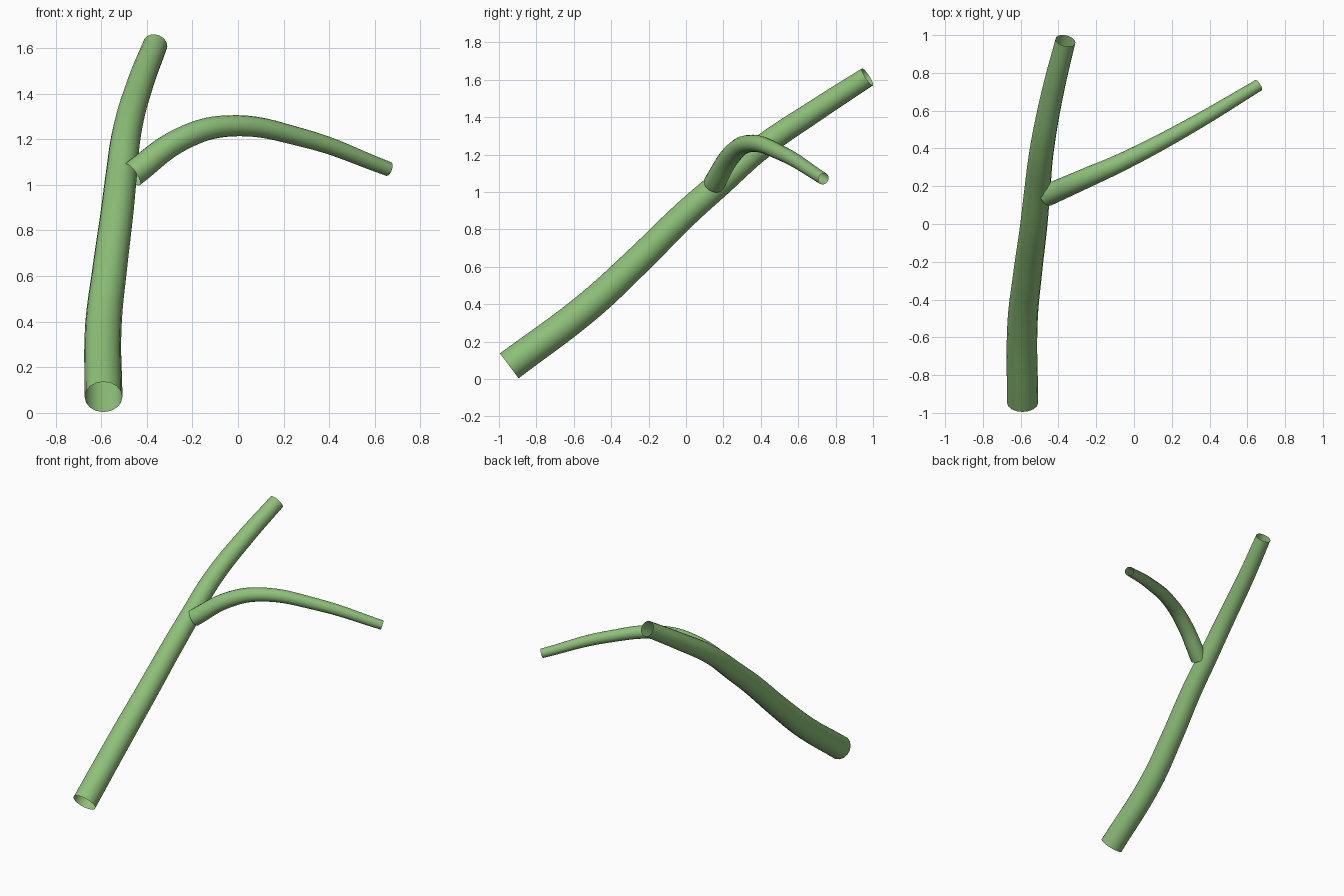
import bpy

# Clear the default cube only
cube = bpy.data.objects.get("Cube")
if cube:
    bpy.data.objects.remove(cube, do_unlink=True)

# Single stem green
GREEN = (0.27, 0.53, 0.19, 1.0)
mat = bpy.data.materials.new("leaf_green")
mat.diffuse_color = GREEN
mat.use_nodes = True
mat.node_tree.nodes["Principled BSDF"].inputs["Base Color"].default_value = GREEN


def tube(name, points):
    """Open tapering tube through (x, y, z, radius) points."""
    curve = bpy.data.curves.new(name, 'CURVE')
    curve.dimensions = '3D'
    curve.fill_mode = 'FULL'
    curve.bevel_depth = 1.0
    curve.bevel_resolution = 6
    curve.resolution_u = 8
    curve.use_fill_caps = False
    spline = curve.splines.new('BEZIER')
    spline.bezier_points.add(len(points) - 1)
    spline.radius_interpolation = 'LINEAR'
    for bp, (x, y, z, r) in zip(spline.bezier_points, points):
        bp.co = (x, y, z)
        bp.radius = r
        bp.handle_left_type = bp.handle_right_type = 'AUTO'
    curve.materials.append(mat)
    obj = bpy.data.objects.new(name, curve)
    bpy.context.collection.objects.link(obj)
    bpy.ops.object.select_all(action='DESELECT')
    obj.select_set(True)
    bpy.context.view_layer.objects.active = obj
    bpy.ops.object.convert(target='MESH')
    bpy.ops.object.shade_smooth_by_angle()
    return bpy.context.object


# Main stem, leaning back as it rises
tube("main_stem", [
    (-0.59, -0.945, 0.07, 0.083),
    (-0.59, -0.52, 0.39, 0.080),
    (-0.563, -0.26, 0.63, 0.076),
    (-0.53, 0.0, 0.885, 0.072),
    (-0.513, 0.17, 1.035, 0.069),
    (-0.487, 0.40, 1.235, 0.064),
    (-0.43, 0.70, 1.44, 0.059),
    (-0.363, 0.97, 1.615, 0.054),
])

# Side branch, arching over and drooping at the tip
tube("side_branch", [
    (-0.465, 0.15, 1.045, 0.058),
    (-0.25, 0.245, 1.20, 0.053),
    (-0.05, 0.335, 1.258, 0.047),
    (0.29, 0.515, 1.205, 0.040),
    (0.66, 0.735, 1.07, 0.032),
])
